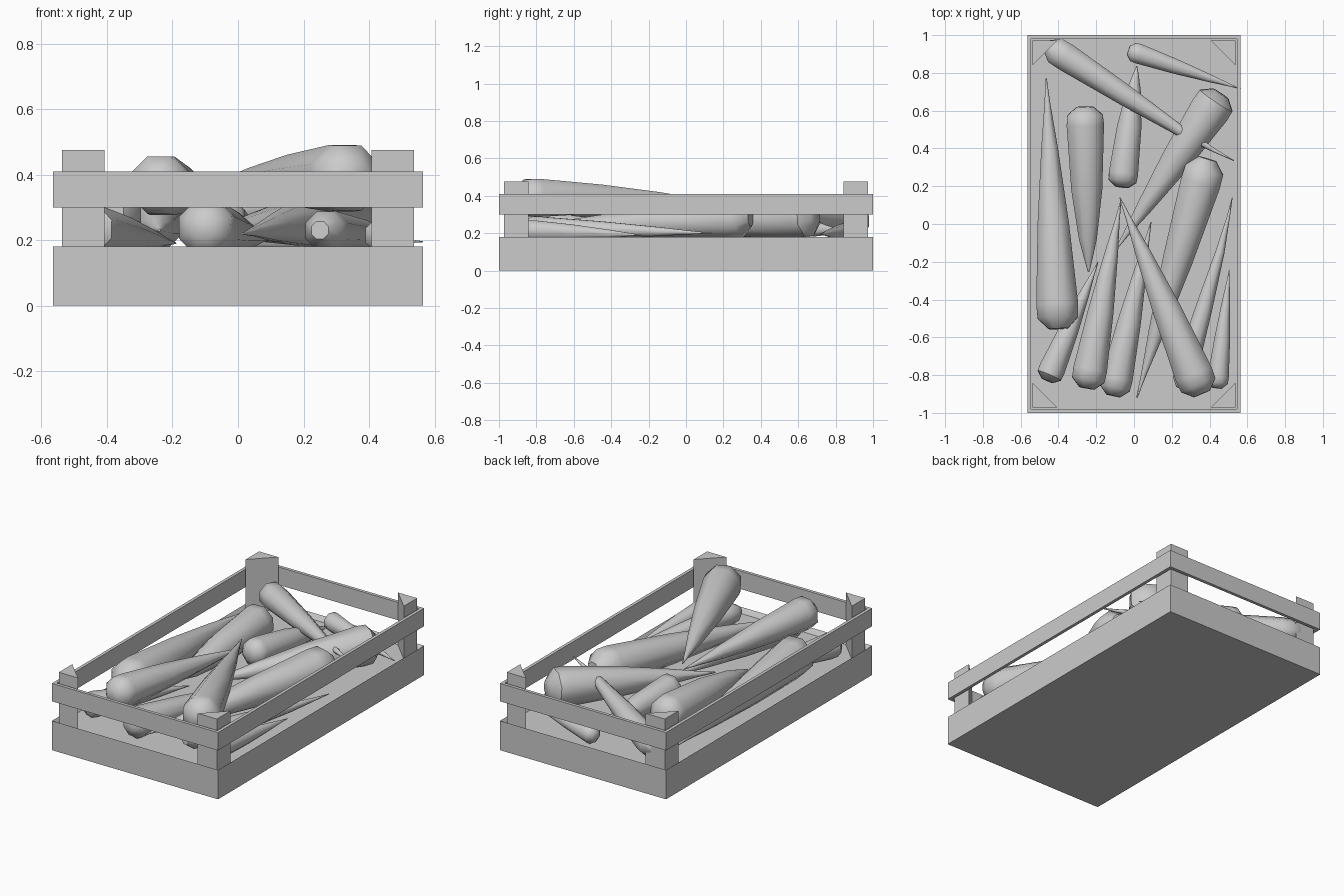
import bpy, bmesh, math
from mathutils import Vector

if "Cube" in bpy.data.objects:
    bpy.data.objects.remove(bpy.data.objects["Cube"], do_unlink=True)

grey = bpy.data.materials.new("plain grey")
grey.use_nodes = True
grey.diffuse_color = (0.6, 0.6, 0.6, 1)
grey.node_tree.nodes["Principled BSDF"].inputs["Base Color"].default_value = (0.6, 0.6, 0.6, 1)

HX, HY, WALL, FLOOR = 0.565, 1.0, 0.028, 0.15


def finish(name, bm):
    bmesh.ops.recalc_face_normals(bm, faces=bm.faces)
    mesh = bpy.data.meshes.new(name)
    bm.to_mesh(mesh)
    bm.free()
    mesh.materials.append(grey)
    ob = bpy.data.objects.new(name, mesh)
    bpy.context.collection.objects.link(ob)
    return ob


def box(z0, z1):
    bm = bmesh.new()
    bmesh.ops.create_cube(bm, size=1)
    for v in bm.verts:
        v.co = (v.co.x * 2 * HX, v.co.y * 2 * HY, z0 if v.co.z < 0 else z1)
    return bm


def prism(name, outline, z0, z1):
    bm = bmesh.new()
    face = bm.faces.new([bm.verts.new((x, y, z0)) for x, y in outline])
    top = bmesh.ops.extrude_face_region(bm, geom=[face])["geom"]
    for v in top:
        if isinstance(v, bmesh.types.BMVert):
            v.co.z = z1
    return finish(name, bm)


# Tray: a box whose top is inset and lowered to the floor
bm = box(0, 0.18)
bm.normal_update()
top = [f for f in bm.faces if f.normal.z > 0.9]
bmesh.ops.inset_region(bm, faces=top, thickness=WALL)
for v in top[0].verts:
    v.co.z = FLOOR
finish("tray", bm)

# Upper rail: an open rectangular band
bm = box(0.30, 0.41)
bm.normal_update()
caps = [f for f in bm.faces if abs(f.normal.z) > 0.9]
bmesh.ops.inset_individual(bm, faces=caps, thickness=WALL)
loops = [e for f in caps for e in f.edges]
bmesh.ops.delete(bm, geom=caps, context='FACES_ONLY')
bmesh.ops.bridge_loops(bm, edges=loops)
finish("upper_rail", bm)

# Triangular corner posts
px, py, leg = HX - WALL, HY - WALL, 0.13
for sx, side in ((1, "left"), (-1, "right")):
    for sy, end in ((-1, "front"), (1, "back")):
        prism(f"{end}_{side}_post",
              [(sx * px, sy * py), (sx * (px - leg), sy * py), (sx * px, sy * (py - leg))],
              FLOOR, 0.475)

# Root vegetable profiles: (position along length, share of full radius)
SLIM = [(0, .45), (.045, .97), (.1, 1), (.42, .75), (.72, .4), (.9, .14), (1, .03)]
STUBBY = [(0, .45), (.05, .95), (.11, 1), (.5, .83), (.8, .48), (.93, .2), (1, .04)]


def carrot(name, crown, tip, radius, profile=SLIM, bend=0.0, sides=8):
    crown, tip = Vector(crown), Vector(tip)
    axis = tip - crown
    turn = axis.to_track_quat('Z', 'Y')
    sideways = axis.cross(Vector((0, 0, 1))).normalized()
    bm = bmesh.new()
    rings = []
    for t, share in profile:
        centre = crown + axis * t + sideways * bend * math.sin(math.pi * t * t)
        ring = []
        for i in range(sides):
            a = math.tau * (i + 0.5) / sides
            ring.append(bm.verts.new(centre + turn @ Vector((math.cos(a), math.sin(a), 0)) * radius * share))
        rings.append(ring)
    for a, b in zip(rings, rings[1:]):
        for i in range(sides):
            j = (i + 1) % sides
            bm.faces.new((a[i], a[j], b[j], b[i]))
    bm.faces.new(rings[0])
    bm.faces.new(rings[-1])
    ob = finish(name, bm)
    bpy.ops.object.select_all(action='DESELECT')
    bpy.context.view_layer.objects.active = ob
    ob.select_set(True)
    bpy.ops.object.shade_smooth_by_angle(angle=math.radians(46))


# Pile of carrots: crown, tip, radius
slim = [
    ((-.40, -.555, .28), (-.465, .77, .21), .12, 0),
    ((.46, .69, .29), (-.10, -.14, .22), .115, 0),
    ((-.25, -.87, .37), (-.07, .12, .33), .097, 0),
    ((-.46, -.83, .235), (-.19, -.20, .19), .075, 0),
    ((-.11, -.91, .24), (.09, .01, .20), .09, 0),
    ((.36, -.90, .39), (-.075, .14, .375), .11, 0),
    ((.39, .345, .285), (.015, -.92, .22), .115, 0),
    ((.44, -.87, .215), (.505, -.24, .19), .06, 0),
    ((.25, -.87, .23), (.52, .14, .20), .065, .012),
    ((-.46, .945, .26), (.53, .335, .33), .08, .015),
    ((-.03, .92, .215), (.565, .715, .195), .057, 0),
]
for n, (crown, tip, r, bend) in enumerate(slim, 1):
    carrot(f"slim_carrot_{n}", crown, tip, r, SLIM, bend)

carrot("stubby_carrot_1", (-.26, .62, .28), (-.24, -.255, .23), .107, STUBBY)
carrot("stubby_carrot_2", (-.065, .195, .265), (.015, .835, .21), .084, STUBBY)
